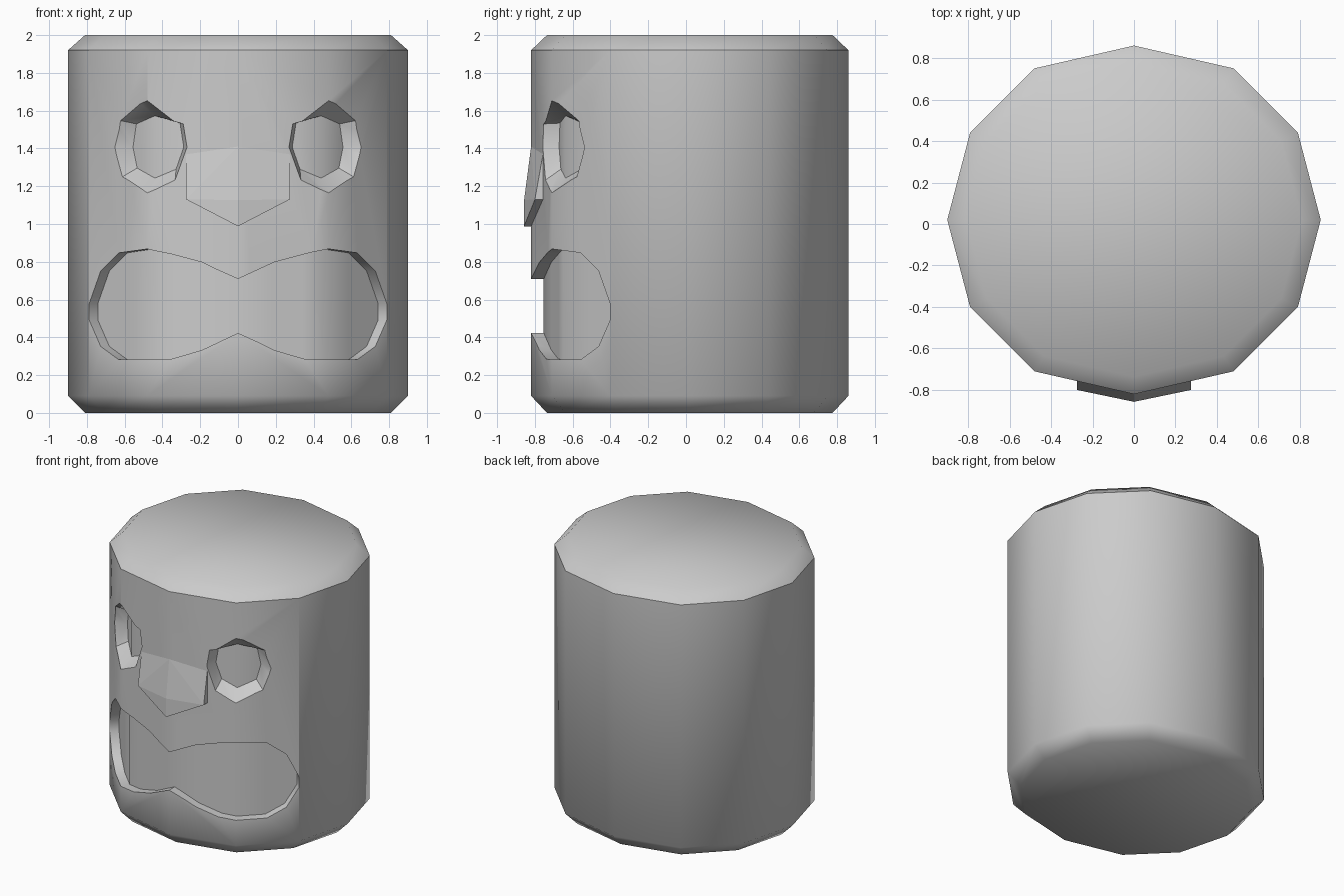
import bpy, bmesh, math
from mathutils import Vector

if "Cube" in bpy.data.objects:
    bpy.data.objects.remove(bpy.data.objects["Cube"])

# Half outline of the twelve-sided body, front to back
HALF = [(0, -.82), (.48, -.71), (.79, -.40), (.90, .02), (.79, .44), (.48, .75), (0, .86)]
OUTLINE = HALF + [(-x, y) for x, y in HALF[-2:0:-1]]
N1 = Vector((.11, -.48)).normalized()
N2 = Vector((.31, -.31)).normalized()


def make_object(name, bm):
    bmesh.ops.remove_doubles(bm, verts=bm.verts[:], dist=1e-5)
    bmesh.ops.recalc_face_normals(bm, faces=bm.faces[:])
    mesh = bpy.data.meshes.new(name)
    bm.to_mesh(mesh)
    bm.free()
    obj = bpy.data.objects.new(name, mesh)
    bpy.context.collection.objects.link(obj)
    return obj


def on_front(x, z, depth=0):
    """Point on the front of the body, pushed in by depth along the facet normal."""
    a = abs(x)
    y = -.82 + a * .11 / .48 if a <= .48 else -.71 + (a - .48)
    if a < 1e-6:
        n = Vector((0, -1 / -N1.y))
    elif abs(a - .48) < 1e-6:
        n = (N1 + N2) / (1 + N1.dot(N2))
    else:
        n = N1.copy() if a < .48 else N2.copy()
    return Vector((x - math.copysign(n.x, x) * depth, y - n.y * depth, z))


def loft_cutter(name, outer, inner):
    """Solid between paired top/bottom points on the surface and on the recess floor."""
    bm = bmesh.new()
    rings = []
    for (ot, ob), (it, ib) in zip(outer, inner):
        pts = (ot + (ot - it) * .6, it, ib, ob + (ob - ib) * .6)
        rings.append([bm.verts.new(p) for p in pts])
    for a, b in zip(rings, rings[1:]):
        for i in range(4):
            j = (i + 1) % 4
            bm.faces.new((a[i], a[j], b[j], b[i]))
    bm.faces.new(rings[0])
    bm.faces.new(rings[-1])
    return make_object(name, bm)


# Body with chamfered rims
bm = bmesh.new()
loops = []
for z, s in ((0, .9), (.09, 1), (1.92, 1), (2, .9)):
    loops.append([bm.verts.new((x * s, .02 + (y - .02) * s, z)) for x, y in OUTLINE])
for a, b in zip(loops, loops[1:]):
    for i in range(12):
        j = (i + 1) % 12
        bm.faces.new((a[i], a[j], b[j], b[i]))
bm.faces.new(loops[0])
bm.faces.new(loops[-1])
body = make_object("body", bm)

# Mouth recess: x, top z, bottom z
half_mouth = [(0, .709, .423), (.19, .797, .333), (.354, .841, .285), (.48, .868, .282),
              (.632, .847, .282), (.727, .751, .352), (.788, .578, .492)]
mouth = [(-x, t, b) for x, t, b in half_mouth[:0:-1]] + half_mouth
cutters = [loft_cutter("mouth_cutter",
                       [(on_front(x, t), on_front(x, b)) for x, t, b in mouth],
                       [(on_front(x, t, .065), on_front(x, b, .065)) for x, t, b in mouth])]

# Funnel-shaped eye sockets: top x, top z, bottom x, bottom z
EYE_OUT = [(.27, 1.407, .27, 1.407), (.29, 1.53, .333, 1.233), (.48, 1.653, .48, 1.165),
           (.622, 1.547, .612, 1.25), (.652, 1.407, .652, 1.407)]
EYE_IN = [(.287, 1.407, .287, 1.407), (.307, 1.534, .328, 1.29), (.44, 1.573, .44, 1.243),
          (.538, 1.53, .534, 1.296), (.556, 1.407, .556, 1.407)]


def floor_point(x, z, s):
    return Vector((x * s, -.637 + (x - .44) * (.229 if x < .44 else 1), z))


def rim_point(x, z, s):
    return on_front(x * s, z)


for s, side in ((1, "right"), (-1, "left")):
    outer = [(rim_point(a, b, s), rim_point(c, d, s)) for a, b, c, d in EYE_OUT]
    inner = [(floor_point(a, b, s), floor_point(c, d, s)) for a, b, c, d in EYE_IN]
    cutters.append(loft_cutter(side + "_eye_cutter", outer, inner))

# Carve the recesses
bpy.context.view_layer.objects.active = body
for c in cutters:
    mod = body.modifiers.new(c.name, 'BOOLEAN')
    mod.operation = 'DIFFERENCE'
    mod.solver = 'EXACT'
    mod.object = c
    bpy.ops.object.modifier_apply(modifier=mod.name)
for c in cutters:
    bpy.data.objects.remove(c, do_unlink=True)

# Smooth body, sharp only at the upper rim and the recess edges
bm = bmesh.new()
bm.from_mesh(body.data)
for f in bm.faces:
    f.smooth = True
for e in bm.edges:
    zs = [v.co.z for v in e.verts]
    rim = max(zs) < .1 or min(zs) > 1.99
    e.smooth = rim or e.calc_face_angle(0) < math.radians(35)
bm.to_mesh(body.data)
bm.free()

# Nose wedge, flush at the top and standing proud at the tip
bm = bmesh.new()
for p in [(0, -.82, 1.41), (0, -.857, 1.127), (0, -.857, .988), (0, -.815, .988)]:
    bm.verts.new(p)
for s in (-1, 1):
    for y, z in ((-.757, 1.37), (-.80, 1.13), (-.755, 1.13)):
        bm.verts.new((.274 * s, y, z))
bmesh.ops.convex_hull(bm, input=bm.verts[:])
nose = make_object("nose", bm)
